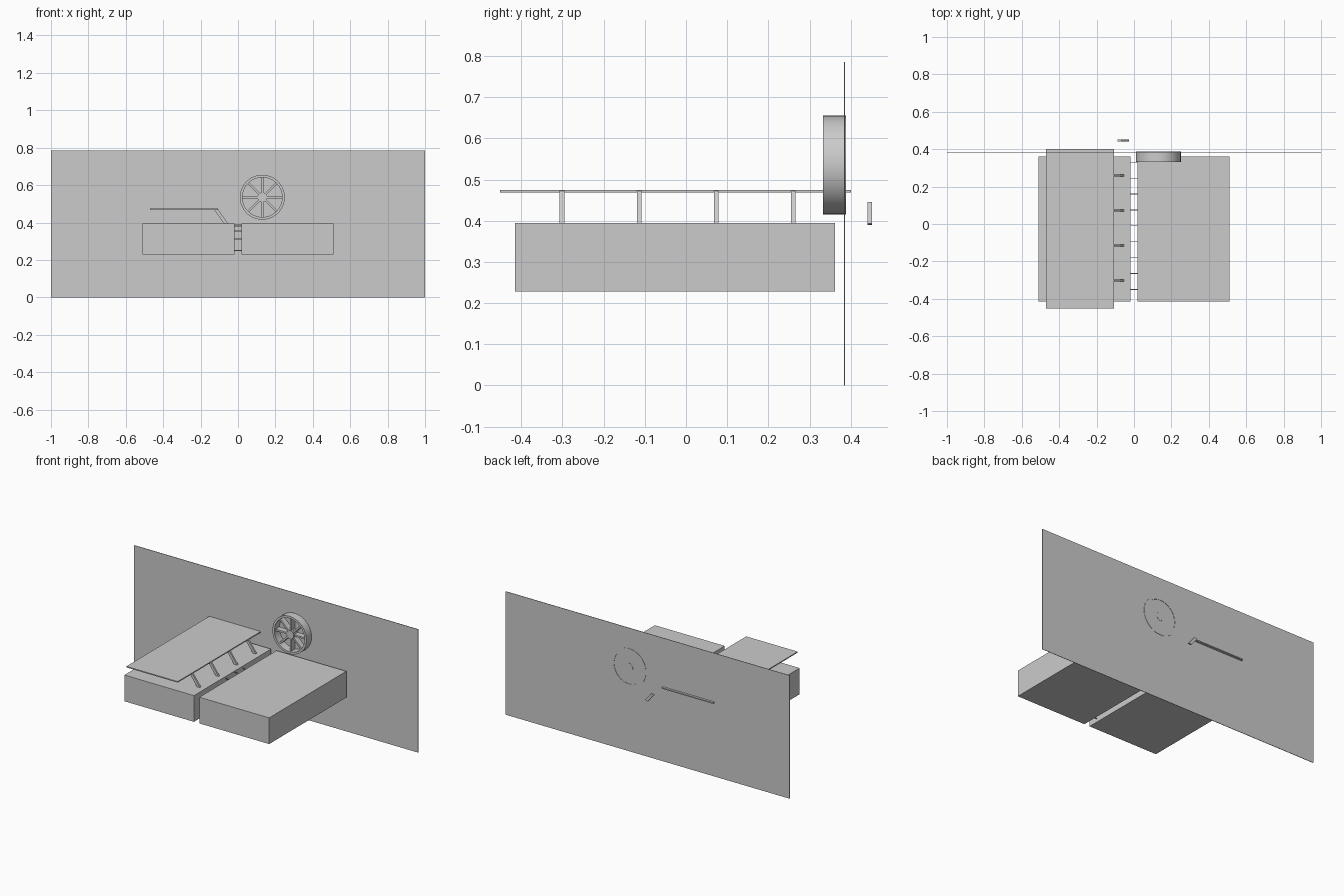
import bpy, bmesh, math
from mathutils import Vector, Matrix

if "Cube" in bpy.data.objects:
    bpy.data.objects.remove(bpy.data.objects["Cube"])


def finish(name, bm, smooth=False):
    bmesh.ops.recalc_face_normals(bm, faces=bm.faces)
    mesh = bpy.data.meshes.new(name)
    bm.to_mesh(mesh)
    bm.free()
    ob = bpy.data.objects.new(name, mesh)
    bpy.context.collection.objects.link(ob)
    if smooth:
        bpy.context.view_layer.objects.active = ob
        ob.select_set(True)
        bpy.ops.object.shade_smooth_by_angle(angle=math.radians(35))
        ob.select_set(False)
    return ob


def box(name, lo, hi):
    lo, hi = Vector(lo), Vector(hi)
    bm = bmesh.new()
    bmesh.ops.create_cube(bm, size=1, matrix=Matrix.Translation((lo + hi) / 2)
                          @ Matrix.Diagonal((hi - lo).to_4d()))
    return finish(name, bm)


def extrude_xz(name, profile, y0, y1):
    bm = bmesh.new()
    face = bm.faces.new([bm.verts.new((x, y0, z)) for x, z in profile])
    ext = bmesh.ops.extrude_face_region(bm, geom=[face])["geom"]
    moved = [v for v in ext if isinstance(v, bmesh.types.BMVert)]
    bmesh.ops.translate(bm, verts=moved, vec=(0, y1 - y0, 0))
    return finish(name, bm)


def ring(name, x, z, r_in, r_out, y0, y1, n):
    bm = bmesh.new()
    section = [(r_in, y0), (r_out, y0), (r_out, y1), (r_in, y1)]
    loops = [[bm.verts.new((x + r * math.cos(a), y, z + r * math.sin(a))) for r, y in section]
             for a in (2 * math.pi * i / n for i in range(n))]
    for i in range(n):
        p, q = loops[i], loops[(i + 1) % n]
        for j in range(4):
            k = (j + 1) % 4
            bm.faces.new((p[j], p[k], q[k], q[j]))
    return finish(name, bm, True)


# Back wall panel
box("back_wall", (-1, 0.383, 0), (1, 0.386, 0.785))

# Two base blocks with a narrow gap between them
box("left_block", (-0.51, -0.415, 0.228), (-0.02, 0.362, 0.395))
box("right_block", (0.018, -0.415, 0.228), (0.51, 0.362, 0.395))

# Thin rungs crossing the gap
for i in range(9):
    y = 0.33 - i * 0.085
    z = 0.39 - 0.14 * (abs(i - 4) / 4) ** 2
    box(f"gap_rung_{i + 1}", (-0.02, y - 0.002, z - 0.002), (0.018, y + 0.002, z + 0.002))

# Raised shelf on slanted struts
box("shelf", (-0.47, -0.452, 0.468), (-0.108, 0.40, 0.475))
strut = [(-0.108, 0.472), (-0.128, 0.468), (-0.075, 0.395), (-0.053, 0.395)]
for i in range(4):
    y = -0.301 + i * 0.187
    extrude_xz(f"shelf_strut_{i + 1}", strut, y - 0.0055, y + 0.0055)

# Loose strut behind the wall
loose = [(-0.068, 0.445), (-0.088, 0.441), (-0.047, 0.39), (-0.027, 0.393)]
extrude_xz("rear_strut", loose, 0.441, 0.451)

# Spoked wheel set into the wall
WX, WZ = 0.13, 0.535
ring("wheel_rim", WX, WZ, 0.106, 0.12, 0.332, 0.388, 48)
bm = bmesh.new()
bmesh.ops.create_cone(bm, cap_ends=True, segments=24, radius1=0.026, radius2=0.026, depth=0.049,
                      matrix=Matrix.Translation((WX, 0.3625, WZ)) @ Matrix.Rotation(math.pi / 2, 4, 'X'))
finish("wheel_hub", bm, True)
for i in range(8):
    bm = bmesh.new()
    m = (Matrix.Translation((WX, 0.362, WZ)) @ Matrix.Rotation(i * math.pi / 4, 4, 'Y')
         @ Matrix.Translation((0.065, 0, 0)) @ Matrix.Diagonal((0.086, 0.036, 0.011, 1)))
    bmesh.ops.create_cube(bm, size=1, matrix=m)
    finish(f"wheel_spoke_{i + 1}", bm)
